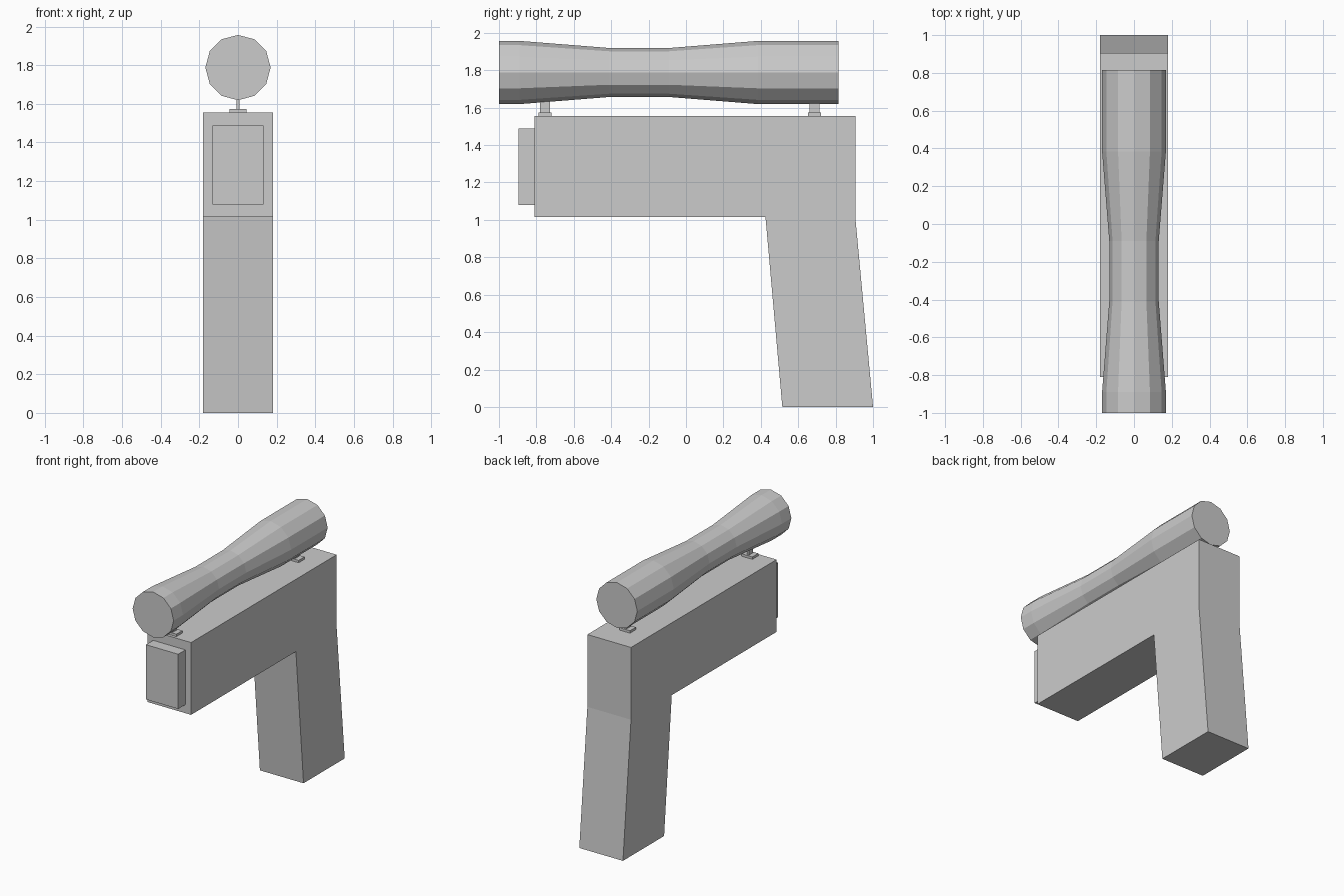
import bpy, bmesh
from math import sin, cos, pi

if "Cube" in bpy.data.objects:
    bpy.data.objects.remove(bpy.data.objects["Cube"])


def make_object(name, bm):
    bmesh.ops.recalc_face_normals(bm, faces=bm.faces[:])
    mesh = bpy.data.meshes.new(name)
    bm.to_mesh(mesh)
    bm.free()
    obj = bpy.data.objects.new(name, mesh)
    bpy.context.collection.objects.link(obj)
    return obj


def box(name, x, y, z):
    """Box from (min, max) ranges."""
    bm = bmesh.new()
    bmesh.ops.create_cube(bm, size=1)
    for v in bm.verts:
        v.co = [r[0] if c < 0 else r[1] for c, r in zip(v.co, (x, y, z))]
    return make_object(name, bm)


def extrude_profile(name, profile, half_width):
    """Extrude a (y, z) outline symmetrically along x."""
    bm = bmesh.new()
    left = [bm.verts.new((-half_width, y, z)) for y, z in profile]
    right = [bm.verts.new((half_width, y, z)) for y, z in profile]
    bm.faces.new(left)
    bm.faces.new(right[::-1])
    for i in range(len(profile)):
        j = (i + 1) % len(profile)
        bm.faces.new((left[i], left[j], right[j], right[i]))
    return make_object(name, bm)


def lathe_y(name, stations, centre_z, sides):
    """Faceted tube along y through (y, radius) stations, capped at both ends."""
    bm = bmesh.new()
    rings = [[bm.verts.new((r * sin(2 * pi * k / sides), y,
                            centre_z + r * cos(2 * pi * k / sides)))
              for k in range(sides)] for y, r in stations]
    for a, b in zip(rings, rings[1:]):
        for k in range(sides):
            n = (k + 1) % sides
            bm.faces.new((a[k], a[n], b[n], b[k]))
    bm.faces.new(rings[0])
    bm.faces.new(rings[-1])
    return make_object(name, bm)


# Body with raked grip, one outline
extrude_profile("body_and_grip", [
    (-0.81, 1.016), (0.425, 1.016), (0.515, 0), (1.0, 0),
    (0.905, 1.016), (0.905, 1.555), (-0.81, 1.555)], 0.18)

# Block on the front end
box("muzzle_block", (-0.133, 0.133), (-0.895, -0.81), (1.08, 1.488))

# Twelve-sided sight tube with a narrow waist
lathe_y("sight_tube", [
    (-1.0, 0.169), (-0.89, 0.169), (-0.41, 0.131),
    (-0.09, 0.131), (0.385, 0.169), (0.815, 0.169)], 1.788, 12)

# Mounts under the sight tube: flat foot and thin post
for label, y in (("front", -0.754), ("rear", 0.687)):
    box(label + "_mount_foot", (-0.044, 0.044), (y - 0.035, y + 0.035), (1.555, 1.573))
    box(label + "_mount_post", (-0.008, 0.008), (y - 0.026, y + 0.026), (1.573, 1.645))
